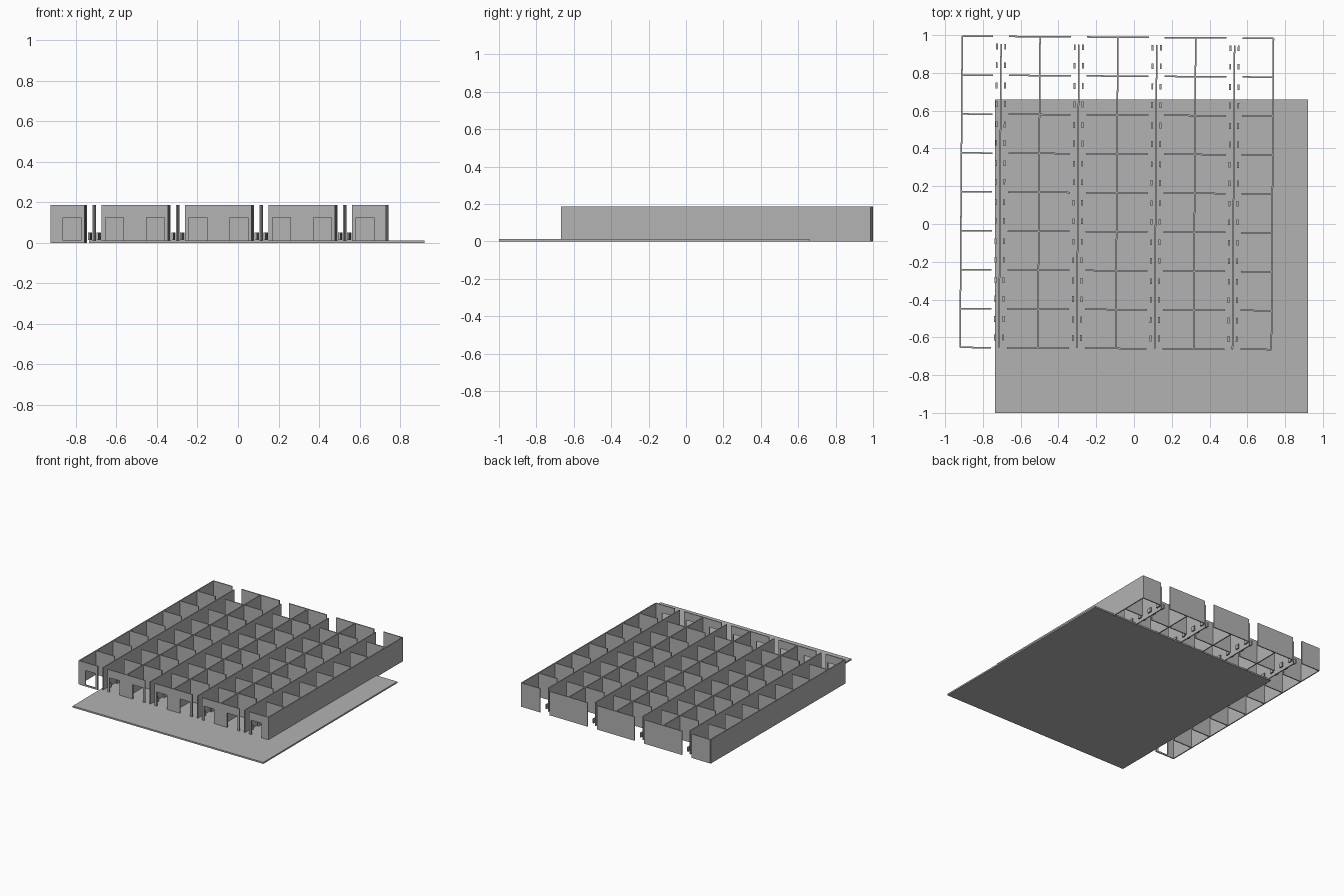
import bpy, bmesh
from mathutils import Matrix, Vector

if "Cube" in bpy.data.objects:
    bpy.data.objects.remove(bpy.data.objects["Cube"])

grey = bpy.data.materials.new("plain grey")
grey.diffuse_color = (0.45, 0.45, 0.45, 1)
grey.use_nodes = True
grey.node_tree.nodes["Principled BSDF"].inputs["Base Color"].default_value = grey.diffuse_color

PITCH, N = 0.206, 4          # cell size, cells each side of the middle
T, H = 0.008, 0.187          # wall thickness and height
GAP = 0.042                  # half width of each aisle
PLACE = Matrix.Translation((-0.091, 0.165, 0)) @ Matrix.Rotation(-0.0068, 4, 'Z')
EDGE = N * PITCH
AISLES = [k * PITCH for k in (-3, -1, 1, 3)]


def boxes(name, parts, place=PLACE):
    """One object from boxes given as (x0, x1, y0, y1, z0, z1)."""
    bm = bmesh.new()
    for x0, x1, y0, y1, z0, z1 in parts:
        m = Matrix.Translation(((x0 + x1) / 2, (y0 + y1) / 2, (z0 + z1) / 2))
        m = m @ Matrix.Diagonal((x1 - x0, y1 - y0, z1 - z0, 1))
        bmesh.ops.create_cube(bm, size=1, matrix=m)
    bm.transform(place)
    mesh = bpy.data.meshes.new(name)
    bm.to_mesh(mesh)
    bm.free()
    mesh.materials.append(grey)
    ob = bpy.data.objects.new(name, mesh)
    bpy.context.collection.objects.link(ob)
    return ob


# Floor slab, offset from the walls
boxes("floor_slab", [(-0.735, 0.92, -1, 0.66, 0, 0.012)], Matrix())

# Long walls: outer sides and the dividers between aisles
boxes("long_walls", [(k * PITCH - T / 2, k * PITCH + T / 2, -EDGE, EDGE, 0, H)
                     for k in (-4, -2, 0, 2, 4)])

# Free-standing wall down the middle of each aisle
boxes("aisle_walls", [(a - T / 2, a + T / 2, -EDGE, EDGE - 0.04, 0, H) for a in AISLES])

# Cross walls, broken at each aisle
stops = [-EDGE] + [a + s * GAP for a in AISLES for s in (-1, 1)] + [EDGE]
spans = list(zip(stops[::2], stops[1::2]))
rows = [k * PITCH for k in range(-N, N + 1)]
boxes("cross_walls", [(x0, x1, y - T / 2, y + T / 2, 0, H)
                      for y in rows[1:] for x0, x1 in spans])

# Front wall with a doorway into every cell
D0, D1, SILL, HEAD = 0.06, 0.149, 0.012, 0.125
doors = sorted((a + D0, a + D1) if s > 0 else (a - D1, a - D0)
               for a in AISLES for s in (-1, 1))
front = []
for x0, x1 in spans:
    at = x0
    for d0, d1 in [d for d in doors if x0 < d[0] < x1]:
        front += [(at, d0, 0, H), (d0, d1, 0, SILL), (d0, d1, HEAD, H)]
        at = d1
    front.append((at, x1, 0, H))
boxes("front_wall", [(x0, x1, rows[0] - T / 2, rows[0] + T / 2, z0, z1)
                     for x0, x1, z0, z1 in front])

# Small blocks in the aisles, two per cell on each side
blocks = []
for a in AISLES:
    for y in rows[:-1]:
        for s in (-1, 1):
            for t in (-0.049, 0.049):
                cx, cy = a + s * 0.022, y + PITCH / 2 + t
                blocks.append((cx - 0.005, cx + 0.005, cy - 0.015, cy + 0.015, 0.015, 0.05))
boxes("aisle_blocks", blocks)
